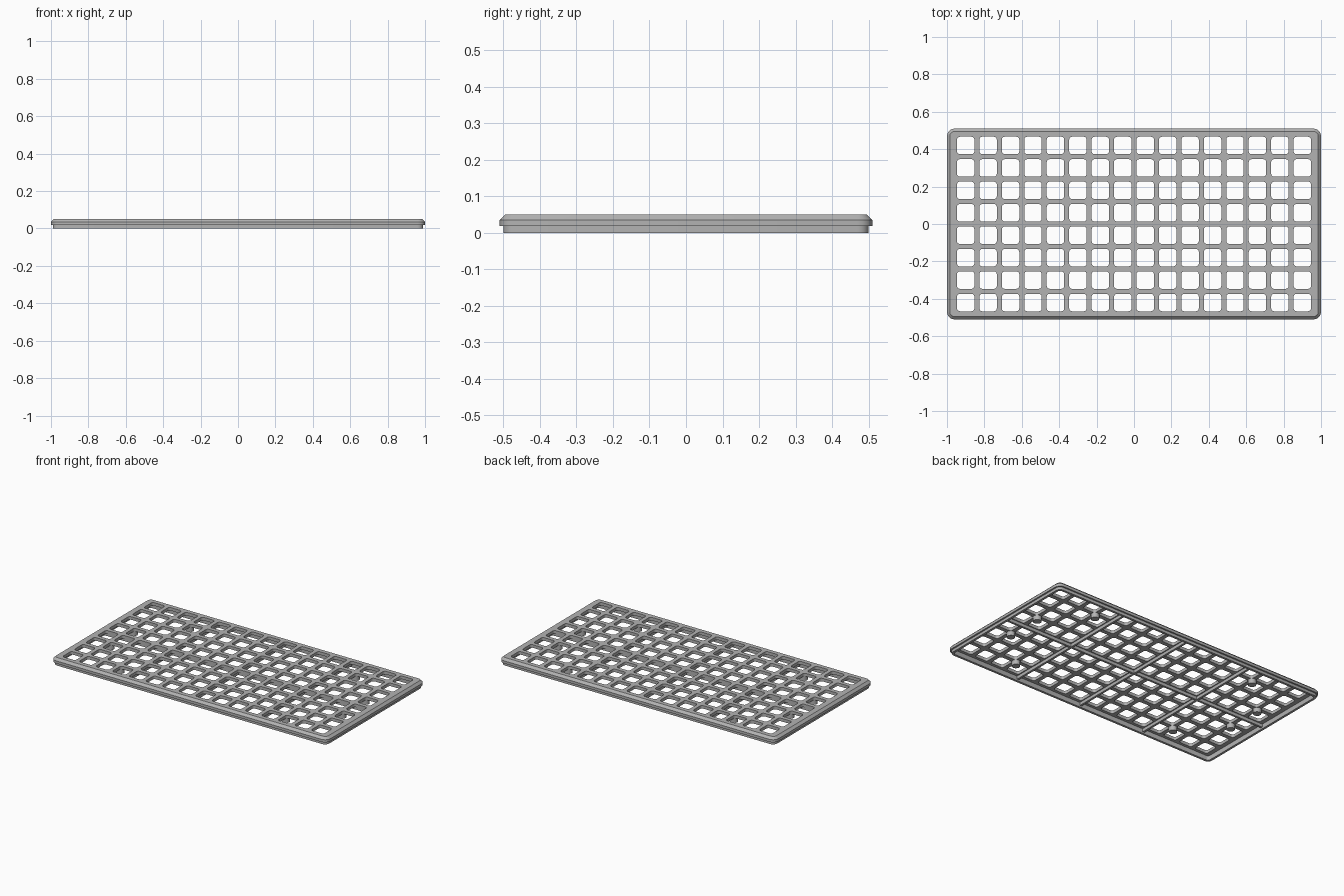
import bpy, bmesh, math

if "Cube" in bpy.data.objects:
    bpy.data.objects.remove(bpy.data.objects["Cube"])

HX, HY, PITCH = 1.0, 0.51, 0.12
PLATE_LOW, TOP = 0.03, 0.05

grey = bpy.data.materials.new("mid_grey")
grey.use_nodes = True
grey.diffuse_color = (0.45, 0.45, 0.45, 1)
grey.node_tree.nodes["Principled BSDF"].inputs["Base Color"].default_value = grey.diffuse_color


def rounded_rect(cx, cy, hx, hy, r, steps=5):
    """Points of a rounded rectangle, counter-clockwise."""
    pts = []
    for q, (sx, sy) in enumerate([(1, 1), (-1, 1), (-1, -1), (1, -1)]):
        for i in range(steps + 1):
            a = (q + i / steps) * math.pi / 2
            pts.append((cx + sx * (hx - r) + r * math.cos(a),
                        cy + sy * (hy - r) + r * math.sin(a)))
    return pts


def finish(name, bm):
    bmesh.ops.recalc_face_normals(bm, faces=bm.faces)
    mesh = bpy.data.meshes.new(name)
    bm.to_mesh(mesh)
    bm.free()
    mesh.materials.append(grey)
    obj = bpy.data.objects.new(name, mesh)
    bpy.context.collection.objects.link(obj)
    bpy.ops.object.select_all(action='DESELECT')
    obj.select_set(True)
    bpy.context.view_layer.objects.active = obj
    bpy.ops.object.shade_smooth_by_angle(angle=math.radians(30))
    return obj


def box(name, x, y, z0, z1, sx, sy):
    bm = bmesh.new()
    bmesh.ops.create_cube(bm, size=1)
    for v in bm.verts:
        v.co = (x + v.co.x * sx, y + v.co.y * sy, z0 + (v.co.z + 0.5) * (z1 - z0))
    return finish(name, bm)


# Perforated plate: filled outline with rounded square holes
curve = bpy.data.curves.new("grid_outline", 'CURVE')
curve.dimensions = '2D'
curve.fill_mode = 'BOTH'
curve.extrude = (TOP - PLATE_LOW) / 2
loops = [rounded_rect(0, 0, HX - 0.015, HY - 0.015, 0.025)]
for col in range(16):
    for row in range(8):
        loops.append(rounded_rect((col - 7.5) * PITCH, (row - 3.5) * PITCH,
                                  0.0465, 0.0465, 0.015, 4))
for loop in loops:
    spline = curve.splines.new('POLY')
    spline.points.add(len(loop) - 1)
    spline.use_cyclic_u = True
    for p, (x, y) in zip(spline.points, loop):
        p.co = (x, y, 0, 1)
helper = bpy.data.objects.new("grid_outline", curve)
bpy.context.collection.objects.link(helper)
bpy.context.view_layer.update()
bm = bmesh.new()
bm.from_mesh(helper.to_mesh())
helper.to_mesh_clear()
bpy.data.objects.remove(helper)
bmesh.ops.remove_doubles(bm, verts=bm.verts, dist=0.0001)
bmesh.ops.translate(bm, verts=bm.verts, vec=(0, 0, (TOP + PLATE_LOW) / 2))
finish("grid_plate", bm)

# Rim: chamfered lip with a stepped-in skirt, as (inset, height) sections
section = [(0.015, TOP), (0, 0.035), (0, 0.018), (0.01, 0.018),
           (0.01, 0), (0.025, 0), (0.025, PLATE_LOW + 0.005)]
bm = bmesh.new()
rings = []
for inset, z in section:
    outline = rounded_rect(0, 0, HX - inset, HY - inset, 0.04 - inset)
    rings.append([bm.verts.new((x, y, z)) for x, y in outline])
for a, b in zip(rings, rings[1:] + rings[:1]):
    for i in range(len(a)):
        j = (i + 1) % len(a)
        bm.faces.new((a[i], a[j], b[j], b[i]))
finish("rim", bm)

# Stiffening ribs underneath
for i, x in enumerate((-4 * PITCH, 0, 4 * PITCH)):
    box(f"cross_rib_{i + 1}", x, 0, 0.01, 0.035, 0.014, 2 * HY - 0.04)
box("long_rib", 0, 0, 0.01, 0.035, 2 * HX - 0.04, 0.014)

# Feet at the grid crossings
for sx in (-1, 1):
    for sy in (-1, 1):
        for label, cx, cy in (("inner", 5, 3), ("outer", 7, 1)):
            bm = bmesh.new()
            bmesh.ops.create_cone(bm, cap_ends=True, segments=24,
                                  radius1=0.025, radius2=0.025, depth=0.035)
            bmesh.ops.translate(bm, verts=bm.verts,
                                vec=(sx * cx * PITCH, sy * cy * PITCH, 0.0175))
            side = ("left" if sx > 0 else "right") + ("_back" if sy > 0 else "_front")
            finish(f"{label}_foot_{side}", bm)
